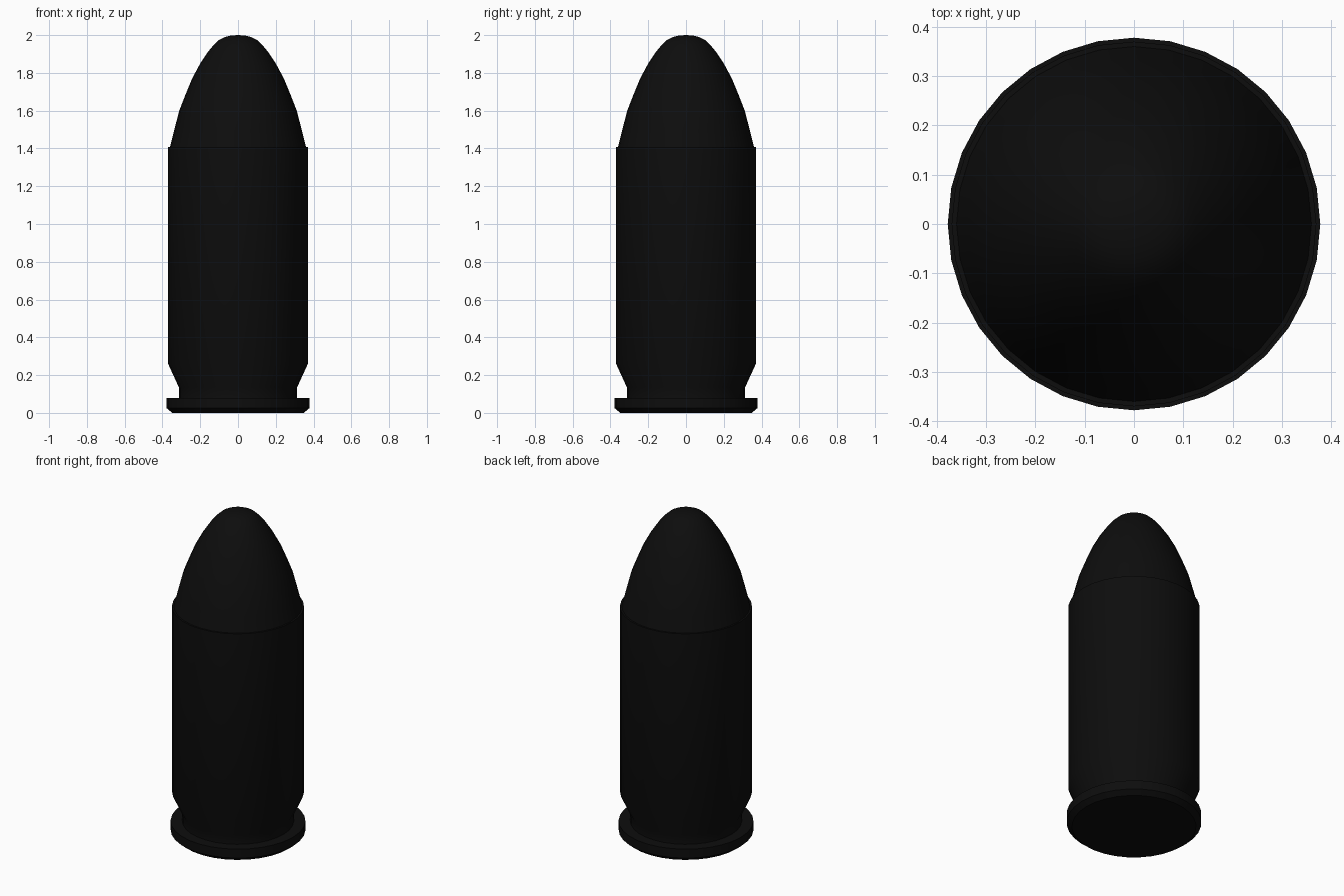
import bpy, bmesh, math

if "Cube" in bpy.data.objects:
    bpy.data.objects.remove(bpy.data.objects["Cube"])

SIDES = 32

black = bpy.data.materials.new("near_black")
black.diffuse_color = (0.004, 0.004, 0.004, 1)
black.use_nodes = True
black.node_tree.nodes["Principled BSDF"].inputs["Base Color"].default_value = black.diffuse_color


def lathe(name, profile):
    """Spin a (radius, z) profile around the z axis."""
    bm = bmesh.new()
    rings = []
    for r, z in profile:
        if r == 0:
            rings.append([bm.verts.new((0, 0, z))] * SIDES)
        else:
            rings.append([bm.verts.new((r * math.cos(2 * math.pi * i / SIDES),
                                        r * math.sin(2 * math.pi * i / SIDES), z))
                          for i in range(SIDES)])
    for low, high in zip(rings, rings[1:]):
        for i in range(SIDES):
            j = (i + 1) % SIDES
            corners = dict.fromkeys((low[i], low[j], high[j], high[i]))
            bm.faces.new(list(corners))
    mesh = bpy.data.meshes.new(name)
    bm.to_mesh(mesh)
    bm.free()
    mesh.materials.append(black)
    obj = bpy.data.objects.new(name, mesh)
    bpy.context.collection.objects.link(obj)
    bpy.ops.object.select_all(action='DESELECT')
    obj.select_set(True)
    bpy.context.view_layer.objects.active = obj
    bpy.ops.object.shade_smooth_by_angle(angle=math.radians(25))
    return obj


# Casing: flat base, rim, extractor groove, flare, straight wall, mouth lip
lathe("casing", [(0, 0), (0.348, 0), (0.378, 0.025), (0.378, 0.08), (0.313, 0.08),
                 (0.313, 0.135), (0.37, 0.26), (0.37, 1.408), (0.36, 1.408)])

# Bullet: rounded ogive nose seated in the mouth
lathe("bullet", [(0.36, 1.408), (0.337, 1.50), (0.311, 1.60), (0.28, 1.68),
                 (0.243, 1.77), (0.20, 1.85), (0.16, 1.91), (0.127, 1.95),
                 (0.10, 1.975), (0.07, 1.99), (0.035, 1.998), (0, 2.0)])
